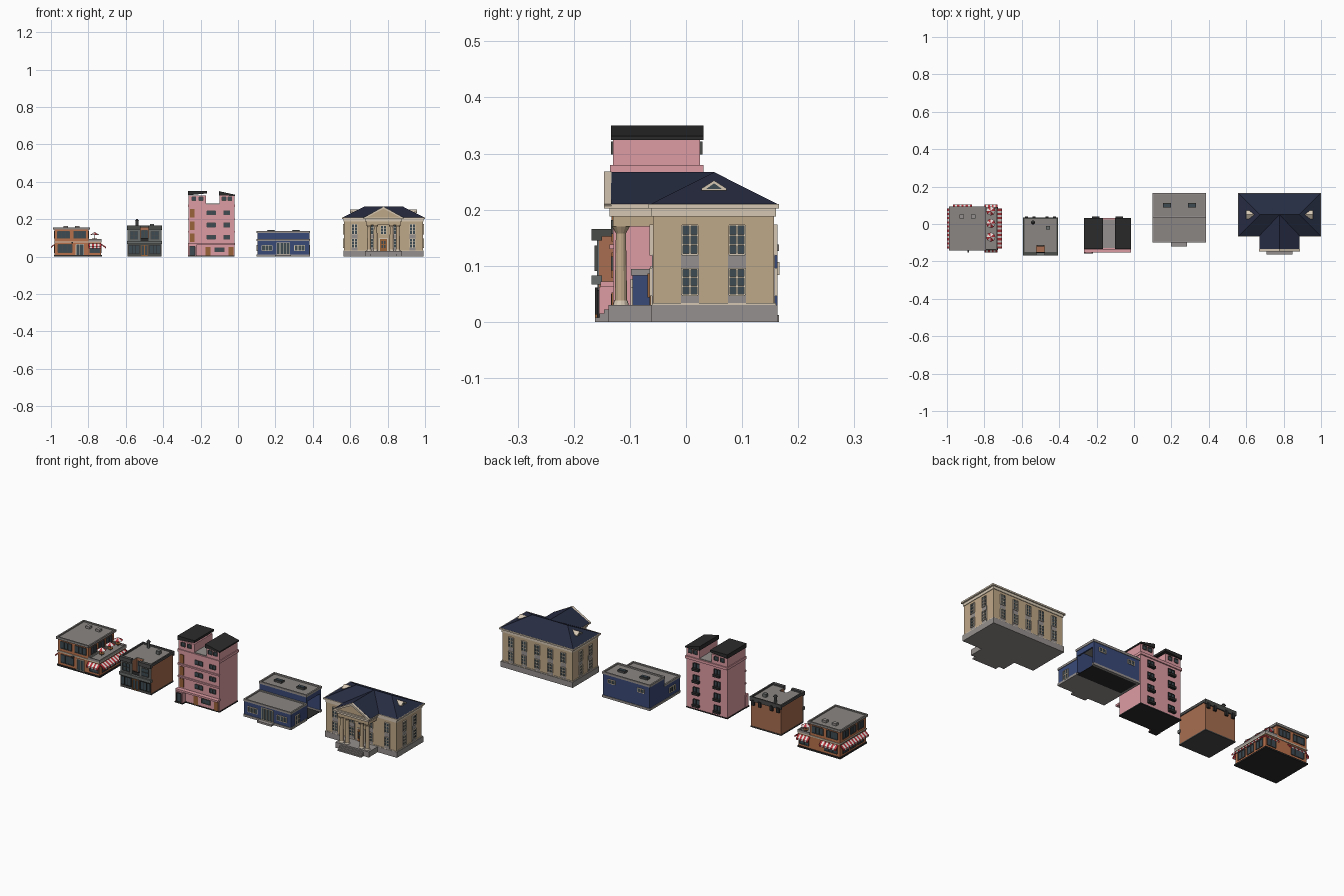
import bpy, bmesh, math
from mathutils import Matrix

if "Cube" in bpy.data.objects:
    bpy.data.objects.remove(bpy.data.objects["Cube"])

MATS = {}
COL = dict(tan='BFA888', cream='D6C8B4', stone='95908E', navy='262C42', glass='3C4A52', blue='3A4A78',
           pink='DE9CA4', black='2B2B2B', brick='A86E50', orange='B9714C', grey='8A8683', dark='4A4C4A',
           red='B8343C', white='E8E4E0', wood='9A6238', slate='6A6E6C')

def mat(c):
    if c not in MATS:
        rgb = [int(COL[c][i:i + 2], 16) / 255 for i in (0, 2, 4)]
        MATS[c] = bpy.data.materials.new(c)
        MATS[c].diffuse_color = [((v + .055) / 1.055) ** 2.4 for v in rgb] + [1]
    return MATS[c]

def finish(name, bm, c):
    bmesh.ops.recalc_face_normals(bm, faces=bm.faces)
    me = bpy.data.meshes.new(name)
    bm.to_mesh(me); bm.free()
    me.materials.append(mat(c))
    ob = bpy.data.objects.new(name, me)
    bpy.context.collection.objects.link(ob)
    return ob

def solid(name, c, hexes):
    """One object from many eight-cornered blocks."""
    bm = bmesh.new()
    for h in hexes:
        v = [bm.verts.new(p) for p in h]
        for f in ((0, 1, 3, 2), (4, 5, 7, 6), (0, 1, 5, 4), (2, 3, 7, 6), (0, 2, 6, 4), (1, 3, 7, 5)):
            bm.faces.new([v[i] for i in f])
    return finish(name, bm, c)

def blk(x0, x1, y0, y1, z0, z1):
    return [(x, y, z) for x in (x0, x1) for y in (y0, y1) for z in (z0, z1)]

def box(name, c, *d):
    return solid(name, c, [blk(*d)])

def P(f, pl, u, o, z):
    return {'F': (u, pl - o, z), 'B': (u, pl + o, z), 'L': (pl - o, u, z), 'R': (pl + o, u, z)}[f]

def slab(f, pl, u0, u1, z0, z1, o1, o0=-.002):
    return [P(f, pl, u, o, z) for u in (u0, u1) for o in (o0, o1) for z in (z0, z1)]

def panel(name, c, *a):
    return solid(name, c, [slab(*a)])

def prism(name, c, pts, ax, a0, a1):
    bm = bmesh.new()
    put = {'x': lambda p, a: (a, *p), 'y': lambda p, a: (p[0], a, p[1])}[ax]
    r = [[bm.verts.new(put(p, a)) for p in pts] for a in (a0, a1)]
    for s in r: bm.faces.new(s)
    n = len(pts)
    for i in range(n):
        j = (i + 1) % n
        bm.faces.new((r[0][i], r[0][j], r[1][j], r[1][i]))
    return finish(name, bm, c)

def window(name, f, pl, u, w, z0, z1, fc='cream', nu=2, nz=2, t=.003):
    a, b = u - w / 2, u + w / 2
    panel(name + '_glass', 'glass', f, pl, a, b, z0, z1, .001)
    bars = [slab(f, pl, a + (b - a) * i / nu - t / 2, a + (b - a) * i / nu + t / 2, z0, z1, .004) for i in range(nu + 1)]
    bars += [slab(f, pl, a, b, z0 + (z1 - z0) * i / nz - t / 2, z0 + (z1 - z0) * i / nz + t / 2, .004) for i in range(nz + 1)]
    solid(name + '_frame', fc, bars)

def parapet(name, c, x0, x1, y0, y1, z0, z1, t=.008):
    solid(name, c, [blk(x0, x1, y0, y0 + t, z0, z1), blk(x0, x1, y1 - t, y1, z0, z1),
                    blk(x0, x0 + t, y0 + t, y1 - t, z0, z1), blk(x1 - t, x1, y0 + t, y1 - t, z0, z1)])

def awning(name, f, pl, u0, u1, z0, z1, out):
    n = max(3, round((u1 - u0) / .011)) | 1
    for k, c in enumerate(('red', 'white')):
        hs = []
        for i in range(k, n, 2):
            a, b = u0 + (u1 - u0) * i / n, u0 + (u1 - u0) * (i + 1) / n
            hs.append([P(f, pl, u, o, z) for u in (a, b) for o, z in
                       ((0, z1 - .006), (0, z1), (out, z0), (out, z0 + .009))])
        solid(name + '_' + c, c, hs)

def cone(name, c, x, y, z0, z1, r0, r1, n=12):
    bm = bmesh.new()
    bmesh.ops.create_cone(bm, cap_ends=True, segments=n, radius1=r0, radius2=r1, depth=z1 - z0,
                          matrix=Matrix.Translation((x, y, (z0 + z1) / 2)))
    return finish(name, bm, c)

# --- Corner cafe
box('cafe_base', 'black', -.985, -.728, -.14, .09, 0, .008)
box('cafe_body', 'orange', -.98, -.80, -.135, .085, .008, .147)
box('cafe_wing', 'orange', -.80, -.733, -.135, .085, .008, .082)
box('cafe_ledge', 'cream', -.984, -.729, -.139, .089, .076, .082)
parapet('cafe_cornice', 'grey', -.988, -.792, -.143, .093, .145, .157)
box('cafe_roof', 'grey', -.98, -.80, -.135, .085, .147, .151)
parapet('cafe_terrace_rail', 'stone', -.80, -.729, -.139, .089, .082, .094, .005)
box('cafe_terrace_floor', 'grey', -.80, -.733, -.135, .085, .082, .084)
for i, x in enumerate((-.92, -.86)):
    box(f'cafe_roof_vent_{i}', 'stone', x - .012, x + .012, .03, .05, .15, .163)
for f, pl in (('F', -.135), ('B', .085)):
    for x in (-.933, -.846):
        window('cafe_upper_window', f, pl, x, .066, .098, .135, 'dark', 3, 1)
    window('cafe_lower_window', f, pl, -.925, .075, .022, .065, 'dark', 3, 1)
    window('cafe_wing_window', f, pl, -.766, .052, .02, .06, 'dark', 2, 1)
    awning('cafe_wing_awning', f, pl, -.80, -.73, .044, .07, .018)
awning('cafe_back_awning', 'B', .085, -.968, -.866, .044, .07, .018)
awning('cafe_left_awning', 'L', -.98, -.132, .082, .044, .07, .02)
awning('cafe_right_awning', 'R', -.733, -.132, .082, .044, .07, .027)
for y in (-.09, -.025, .04):
    window('cafe_left_window', 'L', -.98, y, .048, .02, .06, 'dark', 2, 1)
    window('cafe_right_window', 'R', -.733, y, .048, .02, .06, 'dark', 2, 1)
    window('cafe_left_upper_window', 'L', -.98, y, .045, .098, .135, 'dark', 2, 1)
    window('cafe_right_upper_window', 'R', -.80, y, .045, .098, .135, 'dark', 2, 1)
window('cafe_door', 'F', -.135, -.845, .042, .008, .066, 'cream', 2, 1)
panel('cafe_door_lamp', 'dark', 'F', -.135, -.89, -.882, .07, .078, .018)
for i, y in enumerate((-.07, .003, .07)):
    cone(f'umbrella_pole_{i}', 'dark', -.766, y, .083, .128, .0015, .0015, 6)
    cone(f'terrace_table_{i}', 'wood', -.766, y, .096, .099, .014, .014, 10)
    # striped canopy: alternating wedges
    for k, c in enumerate(('red', 'white')):
        bm = bmesh.new()
        for s in range(k, 8, 2):
            r = [(-.766 + .025 * math.cos(math.tau * (s + d) / 8), y + .025 * math.sin(math.tau * (s + d) / 8), .116) for d in (0, 1)]
            bm.faces.new([bm.verts.new(p) for p in (r[0], r[1], (-.766, y, .131))])
        finish(f'umbrella_canopy_{i}_{c}', bm, c)

# --- Brick shop with recessed balcony
box('shop_base', 'dark', -.592, -.408, -.158, .033, 0, .006)
box('shop_ground_floor', 'brick', -.59, -.41, -.155, .03, .006, .075)
box('shop_upper_rear', 'brick', -.59, -.41, -.115, .03, .075, .155)
solid('shop_upper_bays', 'brick', [blk(-.59, -.522, -.155, -.115, .075, .155), blk(-.478, -.41, -.155, -.115, .075, .155)])
panel('shop_front_cladding', 'dark', 'F', -.155, -.59, -.41, .006, .067, .003)
box('shop_ledge', 'slate', -.594, -.406, -.168, -.15, .067, .083)
for s, (a, b) in enumerate(((-.59, -.522), (-.478, -.41))):
    panel(f'shop_bay_face_{s}', 'slate', 'F', -.155, a, b, .083, .148, .004)
    box(f'shop_front_cornice_{s}', 'dark', a - .004 * (s == 0), b + .004 * (s == 1), -.168, -.15, .145, .166)
    window(f'shop_bay_window_{s}', 'F', -.159, (a + b) / 2, .042, .092, .135, 'dark', 2, 2)
    window(f'shop_display_{s}', 'F', -.158, (a + b) / 2, .058, .015, .06, 'black', 3, 1)
window('shop_balcony_door', 'F', -.115, -.5, .034, .083, .14, 'dark', 2, 1)
window('shop_door', 'F', -.158, -.5, .034, .006, .06, 'wood', 2, 1)
panel('shop_balcony_rail', 'black', 'F', -.152, -.522, -.478, .083, .1, .002)
box('shop_roof', 'grey', -.586, -.414, -.115, .03, .155, .158)
solid('shop_bay_roofs', 'grey', [blk(-.586, -.522, -.152, -.115, .155, .158), blk(-.478, -.414, -.152, -.115, .155, .158)])
solid('shop_parapet', 'dark', [blk(-.594, -.406, .028, .036, .142, .166), blk(-.594, -.586, -.15, .028, .152, .166),
                               blk(-.414, -.406, -.15, .028, .152, .166)])
solid('shop_back_brackets', 'black', [blk(x - .008, x + .008, .028, .04, .122, .15) for x in (-.575, -.535, -.465, -.425)])
cone('shop_flue', 'slate', -.54, .008, .155, .19, .007, .007, 8)
cone('shop_flue_cap', 'dark', -.54, .008, .19, .2, .012, .004, 8)
box('shop_roof_vent', 'slate', -.47, -.45, -.03, -.01, .155, .175)

# --- Pink apartment block
box('apartment_base', 'black', -.266, -.018, -.132, .027, 0, .006)
box('apartment_body', 'pink', -.264, -.02, -.13, .025, .006, .268)
box('apartment_cornice', 'pink', -.268, -.016, -.135, .031, .266, .28)
solid('apartment_floor_ledges', 'pink', [blk(-.267, -.017, -.136, -.128, z, z + .008) for z in (.13, .197)])
box('apartment_canopy', 'pink', -.268, -.016, -.152, -.128, .062, .072)
box('apartment_porch', 'pink', -.266, -.222, -.155, -.128, .006, .062)
box('apartment_porch_step', 'black', -.268, -.22, -.158, -.128, 0, .006)
window('apartment_porch_door', 'F', -.155, -.244, .028, .008, .055, 'black', 1, 1)
box('apartment_terrace', 'stone', -.17, -.098, -.128, .025, .278, .284)
for name, a, b in (('left', -.264, -.17), ('right', -.098, -.02)):
    box(f'apartment_tower_{name}', 'pink', a, b, -.13, .025, .28, .328)
    for f, pl in (('F', -.13), ('B', .025)):
        for k in (.3, .7):
            window(f'tower_{name}_window', f, pl, a + (b - a) * k, .022, .3, .32, 'dark', 1, 1)
prism('left_tower_roof', 'black', [(-.268, .328), (-.166, .338), (-.166, .35), (-.268, .35)], 'y', -.134, .031)
prism('right_tower_roof', 'black', [(-.102, .328), (-.016, .324), (-.016, .331), (-.102, .35)], 'y', -.134, .031)
for i, z in enumerate((.09, .155, .22)):
    panel(f'balcony_door_{i}', 'wood', 'F', -.13, -.257, -.232, z - .012, z + .034, .003)
    window(f'apartment_mid_window_{i}', 'F', -.13, -.143, .046, z + .003, z + .025, 'dark', 2, 1)
    window(f'apartment_right_window_{i}', 'F', -.13, -.06, .034, z + .003, z + .025, 'dark', 2, 1)
for i, x in enumerate((-.16, -.038)):
    panel(f'ground_door_{i}', 'wood', 'F', -.13, x - .013, x + .013, .006, .052, .003)
window('ground_window', 'F', -.13, -.1, .05, .025, .048, 'dark', 2, 1)
for z in (.025, .09, .155, .22):
    for x in (-.205, -.08):
        window('apartment_rear_window', 'B', .025, x, .036, z, z + .032, 'black', 2, 1)
        panel('apartment_rear_balcony', 'black', 'B', .025, x - .02, x + .02, z - .006, z + .006, .015)

# --- Blue garage: low front hall, tall rear bay open to the right
box('hall_base', 'stone', .10, .385, -.098, .04, 0, .012)
box('hall_body', 'blue', .103, .382, -.095, .04, .012, .085)
box('hall_roof', 'grey', .103, .382, -.095, .04, .083, .088)
parapet('hall_coping', 'stone', .10, .385, -.098, .04, .083, .094)
box('hall_step', 'stone', .198, .283, -.12, -.095, 0, .01)
solid('bay_walls', 'blue', [blk(.103, .382, .038, .046, .012, .128), blk(.103, .382, .155, .163, .012, .128),
                            blk(.103, .111, .046, .155, .012, .128), blk(.374, .382, .046, .155, .1, .128)])
solid('bay_plinth', 'stone', [blk(.10, .385, .153, .166, 0, .012), blk(.10, .113, .04, .153, 0, .012)])
box('bay_floor', 'black', .111, .38, .04, .155, 0, .003)
box('bay_roof', 'grey', .103, .382, .038, .163, .126, .131)
parapet('bay_coping', 'stone', .10, .385, .035, .166, .126, .138)
for i, x in enumerate((.176, .31)):
    box(f'skylight_{i}', 'dark', x - .022, x + .022, .088, .112, .13, .141)
    box(f'skylight_glass_{i}', 'glass', x - .018, x + .018, .092, .108, .14, .143)
for x in (.155, .33):
    window('hall_window', 'F', -.095, x, .056, .032, .06, 'cream', 3, 1)
    window('bay_back_window', 'B', .163, x, .04, .085, .105, 'cream', 2, 1)
window('hall_door', 'F', -.095, .242, .07, .012, .075, 'cream', 4, 1)
window('hall_side_window', 'R', .382, -.04, .035, .012, .06, 'cream', 2, 2)
window('hall_side_window', 'L', .103, -.03, .05, .032, .06, 'cream', 3, 1)

# --- Town hall with portico
X = .778
box('town_hall_base', 'stone', X - .215, X + .215, -.062, .163, 0, .03)
box('portico_base', 'stone', X - .1, X + .1, -.138, -.06, 0, .03)
solid('portico_steps', 'stone', [blk(X - .07, X + .07, -.162 + .008 * i, -.13, 0, .0075 * (i + 1)) for i in range(3)])
box('town_hall_walls', 'tan', X - .21, X + .21, -.059, .157, .03, .19)
box('base_trim', 'cream', X - .213, X + .213, -.061, .16, .028, .034)
box('town_hall_entablature', 'cream', X - .213, X + .213, -.062, .16, .188, .202)
box('town_hall_eaves', 'cream', X - .222, X + .222, -.067, .166, .202, .21)
box('portico_beam', 'tan', X - .092, X + .092, -.13, -.058, .17, .19)
box('portico_entablature', 'cream', X - .098, X + .098, -.136, -.058, .188, .202)
box('portico_eaves', 'cream', X - .108, X + .108, -.146, -.058, .202, .21)
# hipped roof
bm = bmesh.new()
e = [bm.verts.new((X + sx * .218, y, .21)) for sx, y in ((-1, -.063), (1, -.063), (1, .163), (-1, .163))]
r = [bm.verts.new((X + s * .105, .05, .267)) for s in (-1, 1)]
for f in ((e[0], e[1], r[1], r[0]), (e[1], e[2], r[1]), (e[2], e[3], r[0], r[1]), (e[3], e[0], r[0]), e):
    bm.faces.new(f)
finish('hip_roof', bm, 'navy')
prism('portico_roof', 'navy', [(X - .108, .21), (X + .108, .21), (X, .267)], 'y', -.134, .05)
prism('pediment_frame', 'cream', [(X - .11, .207), (X - .09, .21), (X, .256), (X + .09, .21), (X + .11, .207), (X, .268)], 'y', -.146, -.133)
prism('pediment_panel', 'tan', [(X - .1, .208), (X + .1, .208), (X, .26)], 'y', -.138, -.132)
for s in (-1, 1):
    prism('dormer_frame', 'cream', [(.028, .234), (.072, .234), (.072, .238), (.05, .252), (.028, .238)], 'x', X + s * .13, X + s * .178)
    prism('dormer_vent', 'glass', [(.036, .237), (.064, .237), (.05, .247)], 'x', X + s * .17, X + s * .179)
    for d in (.043, .077):
        x = X + s * d
        cone('column_shaft', 'tan', x, -.116, .038, .158, .011, .009)
        cone('column_foot', 'cream', x, -.116, .03, .038, .014, .012)
        cone('column_capital', 'tan', x, -.116, .158, .17, .009, .016)

def bay(f, pl, u):
    """Stone strip with one window per storey."""
    panel('window_strip', 'stone', f, pl, u - .016, u + .016, .034, .12, .002)
    window('lower_tall_window', f, pl + (.002 if f in 'BR' else -.002), u, .028, .048, .095, 'cream', 2, 3)
    window('upper_tall_window', f, pl + (.002 if f in 'BR' else -.002), u, .028, .12, .172, 'cream', 2, 3)

for y in (.007, .091):
    bay('L', X - .21, y)
    bay('R', X + .21, y)
for i in range(-2, 3):
    bay('B', .157, X + i * .078)
for d in (-.155, -.055, .055, .155):
    bay('F', -.059, X + d)
panel('main_door_frame', 'cream', 'F', -.059, X - .024, X + .024, .03, .1, .004)
panel('main_door', 'wood', 'F', -.059, X - .019, X + .019, .03, .094, .006)
window('main_door_glass', 'F', -.065, X, .026, .045, .085, 'wood', 2, 2)
window('over_door_window', 'F', -.059, X, .03, .12, .165, 'cream', 2, 3)

for m in bpy.data.materials:
    if m.users and not m.is_grease_pencil:
        m.use_nodes = True
        m.node_tree.nodes["Principled BSDF"].inputs["Base Color"].default_value = m.diffuse_color
